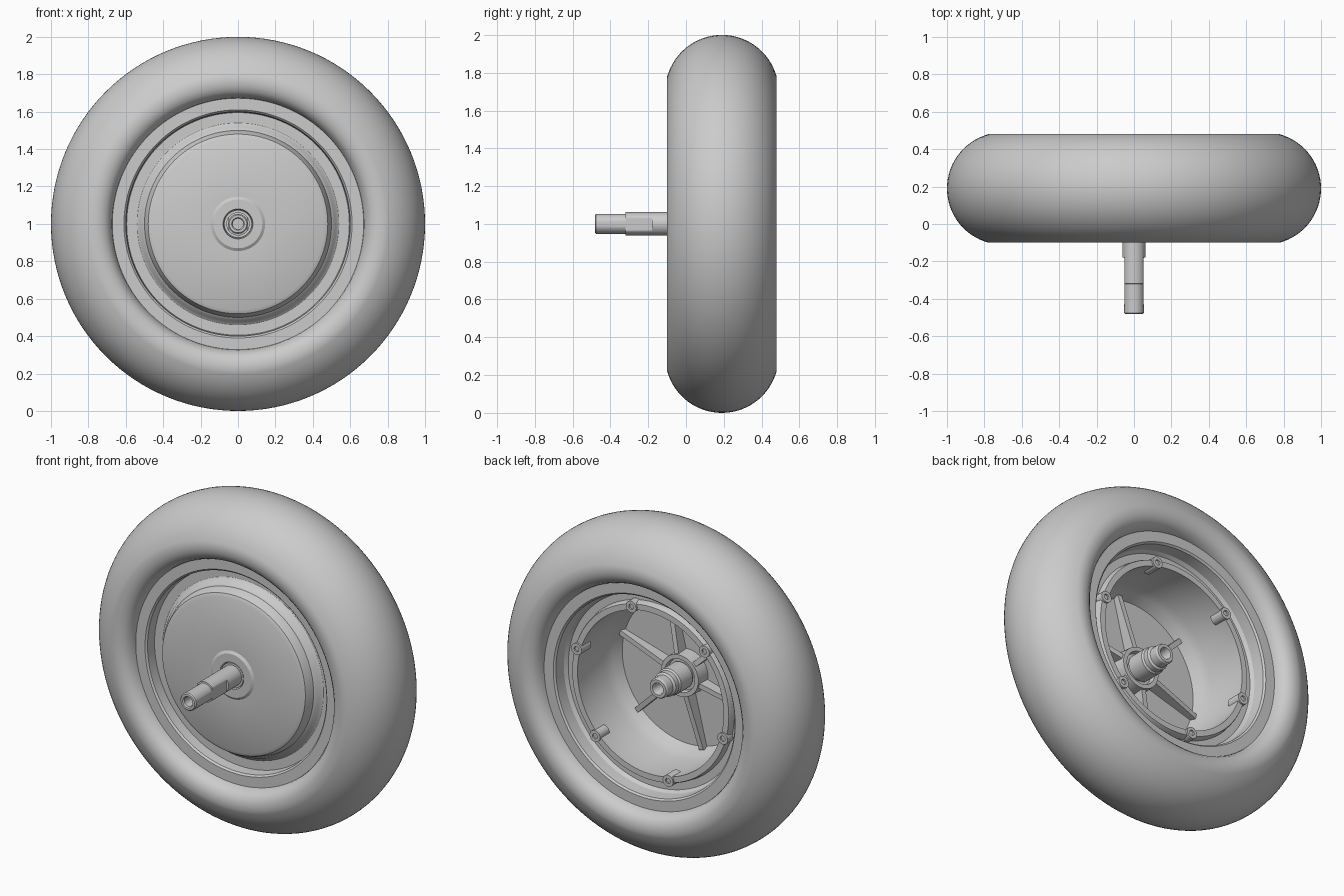
import bpy
import bmesh
from math import cos, sin, pi, radians
from mathutils import Matrix, Vector

cube = bpy.data.objects.get("Cube")
if cube:
    bpy.data.objects.remove(cube, do_unlink=True)

# One plain grey for the whole wheel
grey = bpy.data.materials.new("plain_grey")
grey.use_nodes = True
colour = (0.6, 0.6, 0.6, 1)
grey.diffuse_color = colour
grey.node_tree.nodes["Principled BSDF"].inputs["Base Color"].default_value = colour

AXIS = Vector((0, 0, 1))      # wheel centre; the axle runs along y
BOSS_TURN = radians(16)       # rotation of the six-fold details


def finish(bm, name, smooth=30):
    bmesh.ops.remove_doubles(bm, verts=bm.verts, dist=1e-5)
    bmesh.ops.recalc_face_normals(bm, faces=bm.faces)
    mesh = bpy.data.meshes.new(name)
    bm.to_mesh(mesh)
    bm.free()
    mesh.materials.append(grey)
    obj = bpy.data.objects.new(name, mesh)
    bpy.context.collection.objects.link(obj)
    bpy.ops.object.select_all(action='DESELECT')
    obj.select_set(True)
    bpy.context.view_layer.objects.active = obj
    bpy.ops.object.shade_smooth_by_angle(angle=radians(smooth))
    return obj


def lathe(profile, steps=96, centre=AXIS):
    """Turn a closed (radius, y) outline about an axis parallel to y."""
    bm = bmesh.new()
    rings = []
    for i in range(steps):
        a = 2 * pi * i / steps
        rings.append([bm.verts.new(centre + Vector((r * cos(a), y, r * sin(a))))
                      for r, y in profile])
    n = len(profile)
    for i in range(steps):
        p, q = rings[i], rings[(i + 1) % steps]
        for j in range(n):
            k = (j + 1) % n
            if profile[j][0] + profile[k][0] == 0:
                continue
            quad = [p[j], p[k], q[k], q[j]]
            if profile[j][0] == 0:
                quad.pop(3)
            elif profile[k][0] == 0:
                quad.pop(2)
            bm.faces.new(quad)
    return bm


# Tyre: round tread, sidewalls curling inward to the rim
MID = 0.19
half = [(0.64, 0.19), (0.67, 0.195), (0.675, 0.225), (0.69, 0.255), (0.71, 0.275),
        (0.74, 0.287), (0.78, 0.29)]
tread = [(0.70 + 0.3 * cos(radians(a)), 0.3 * sin(radians(a))) for a in range(70, -71, -5)]
outline = half + tread + [(r, -w) for r, w in reversed(half)]
finish(lathe([(r, MID + w) for r, w in outline], 128), "tyre")

# Rim and hub drum: lip, channel and raised disc in front, open drum behind
front = [(0.672, -0.02), (0.61, -0.02), (0.60, -0.01), (0.595, 0.05), (0.54, 0.05),
         (0.525, 0.04), (0.515, 0.02), (0.50, 0.01), (0.49, -0.02), (0.48, -0.04),
         (0.46, -0.05), (0.145, -0.05), (0.13, -0.06), (0.08, -0.06), (0.075, -0.04),
         (0.04, -0.04)]
back = [(0.04, -0.025), (0.445, -0.025), (0.47, 0.03), (0.49, 0.08), (0.49, 0.34),
        (0.525, 0.34), (0.53, 0.33), (0.535, 0.30), (0.58, 0.30), (0.595, 0.32),
        (0.60, 0.39), (0.61, 0.40), (0.672, 0.40)]
finish(lathe(front + back, 128), "rim_and_drum")

# Six screw bosses on the back edge, six ribs on the drum floor
for i in range(6):
    a = BOSS_TURN + i * pi / 3
    spot = AXIS + Vector((0.51 * cos(a), 0, 0.51 * sin(a)))
    boss = [(0.016, 0.35), (0.035, 0.35), (0.035, 0.26), (0, 0.26), (0, 0.29), (0.016, 0.29)]
    finish(lathe(boss, 24, spot), f"screw_boss_{i + 1}")

    bm = bmesh.new()
    bmesh.ops.create_cube(bm, size=1)
    for v in bm.verts:
        inner = v.co.x < 0
        top = 0.05 if inner else 0.01
        v.co = Vector((0.10 if inner else 0.455, top if v.co.y > 0 else -0.03, v.co.z * 0.03))
    bm.transform(Matrix.Translation(AXIS) @ Matrix.Rotation(-a, 4, 'Y'))
    finish(bm, f"rib_{i + 1}")

# Bearing seat inside the drum
finish(lathe([(0.05, -0.03), (0.13, -0.03), (0.125, 0.06), (0.10, 0.06),
              (0.095, 0.03), (0.05, 0.03)], 64), "bearing_seat")

# Axle: stepped shaft with blind bores and two flats near the front
shaft = [(0, -0.38), (0.028, -0.38), (0.028, -0.475), (0.034, -0.482), (0.047, -0.482),
         (0.053, -0.475), (0.053, -0.32), (0.062, -0.319), (0.062, -0.181), (0.062, -0.179),
         (0.062, -0.05), (0.068, -0.04), (0.068, 0.04), (0.08, 0.05), (0.08, 0.16),
         (0.072, 0.17), (0.072, 0.20), (0.06, 0.21), (0.06, 0.26), (0.054, 0.27),
         (0.036, 0.27), (0.032, 0.262), (0.032, 0.17), (0, 0.17)]
bm = lathe(shaft, 64)
for v in bm.verts:
    if -0.33 < v.co.y < -0.18:
        v.co.x = max(-0.05, min(0.05, v.co.x))
finish(bm, "axle")

# Bearing ring where the axle leaves the front disc
finish(lathe([(0.06, -0.03), (0.074, -0.03), (0.074, -0.055), (0.06, -0.055)], 48),
       "front_seal")
